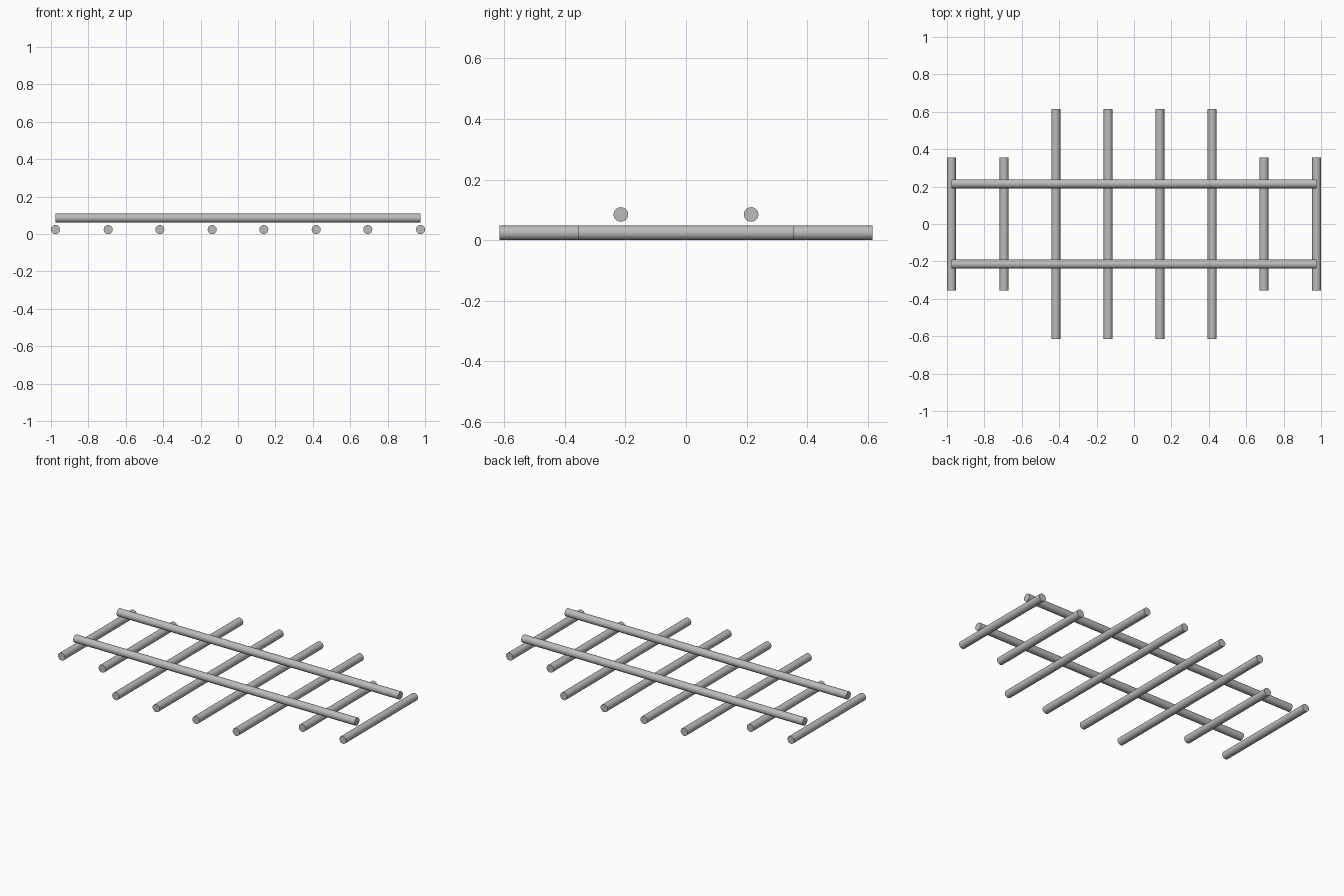
import bpy
import math

if "Cube" in bpy.data.objects:
    bpy.data.objects.remove(bpy.data.objects["Cube"], do_unlink=True)

RADIUS = 0.024
COLOUR = (0.5, 0.5, 0.5, 1.0)

steel = bpy.data.materials.new("grey_steel")
steel.use_nodes = True
steel.diffuse_color = COLOUR
steel.node_tree.nodes["Principled BSDF"].inputs["Base Color"].default_value = COLOUR


def rod(name, location, length, rotation):
    """Capped round bar with smooth sides and crisp ends."""
    bpy.ops.mesh.primitive_cylinder_add(
        vertices=32, radius=RADIUS, depth=length, location=location, rotation=rotation)
    obj = bpy.context.object
    obj.name = name
    obj.data.materials.append(steel)
    bpy.ops.object.shade_smooth_by_angle(angle=math.radians(35))


# Cross bars resting on the ground: distance from centre, length
bars = [("inner_cross_bar", 0.138, 1.23), ("middle_cross_bar", 0.418, 1.23),
        ("short_cross_bar", 0.694, 0.71), ("end_cross_bar", 0.976, 0.71)]
for name, x, length in bars:
    for side, sign in (("left", 1), ("right", -1)):
        rod(f"{name}_{side}", (sign * x, 0, RADIUS), length, (math.pi / 2, 0, 0))

# Two long rails above the cross bars
for end, sign in (("front", -1), ("back", 1)):
    rod(f"long_rail_{end}", (0, sign * 0.215, 0.085), 1.952, (0, math.pi / 2, 0))
